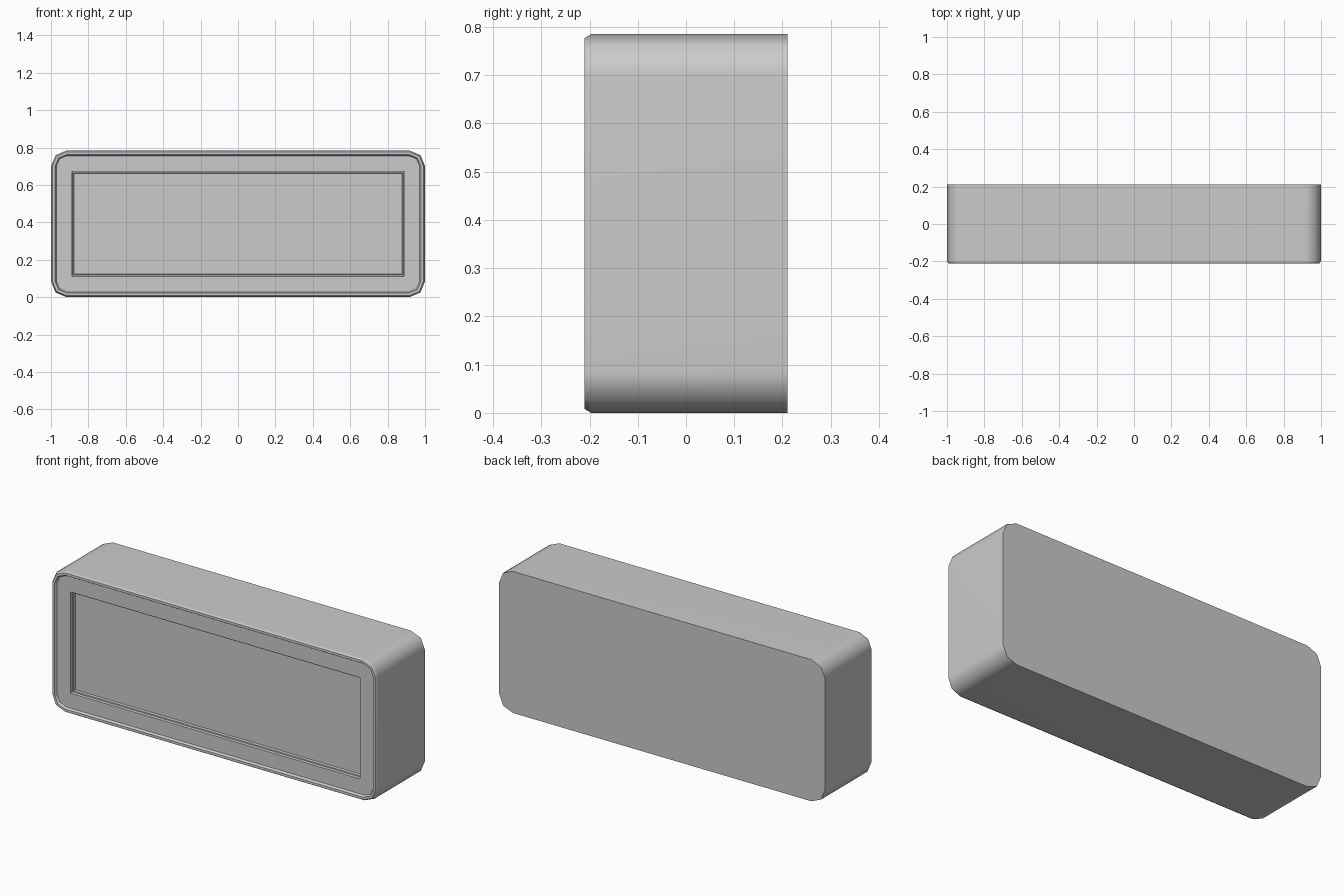
import bpy
import bmesh
from math import sin, cos, pi, radians

cube = bpy.data.objects.get("Cube")
if cube:
    bpy.data.objects.remove(cube, do_unlink=True)

WIDTH, DEPTH, HEIGHT = 2.0, 0.42, 0.785
RADIUS, SEGMENTS = 0.085, 2
FRONT, BACK = -DEPTH / 2, DEPTH / 2

grey = bpy.data.materials.new("plain grey")
grey.use_nodes = True
colour = (0.6, 0.6, 0.6, 1)
grey.diffuse_color = colour
grey.node_tree.nodes["Principled BSDF"].inputs["Base Color"].default_value = colour


def outline(bm, inset, y, radius):
    """Rounded rectangle of vertices, inset from the outer silhouette."""
    hx, hz = WIDTH / 2 - inset - radius, HEIGHT / 2 - inset - radius
    verts = []
    for quarter, (sx, sz) in enumerate([(1, 1), (-1, 1), (-1, -1), (1, -1)]):
        for step in range(SEGMENTS + 1):
            a = (quarter + step / SEGMENTS) * pi / 2
            verts.append(bm.verts.new((sx * hx + radius * cos(a), y,
                                       HEIGHT / 2 + sz * hz + radius * sin(a))))
    return verts


def nested_shell(name, rings):
    """Join successive outlines into one closed body."""
    bm = bmesh.new()
    loops = [outline(bm, *ring) for ring in rings]
    bm.faces.new(loops[0])
    bm.faces.new(loops[-1])
    for a, b in zip(loops, loops[1:]):
        for i in range(len(a)):
            j = (i + 1) % len(a)
            bm.faces.new((a[i], a[j], b[j], b[i]))
    bmesh.ops.remove_doubles(bm, verts=bm.verts, dist=0.0001)
    bmesh.ops.recalc_face_normals(bm, faces=bm.faces)
    mesh = bpy.data.meshes.new(name)
    bm.to_mesh(mesh)
    bm.free()
    mesh.materials.append(grey)
    obj = bpy.data.objects.new(name, mesh)
    bpy.context.collection.objects.link(obj)
    return obj


# Casing: back, chamfered front rim, recessed bezel, square-cornered sunken panel
casing = nested_shell("casing", [
    (0.0, BACK, RADIUS),
    (0.0, FRONT + 0.013, RADIUS),
    (0.008, FRONT, RADIUS - 0.008),
    (0.022, FRONT, RADIUS - 0.022),
    (0.029, FRONT + 0.012, RADIUS - 0.029),
    (0.112, FRONT + 0.012, 0.0),
    (0.114, FRONT + 0.026, 0.0),
    (0.121, FRONT + 0.026, 0.0),
    (0.123, FRONT + 0.040, 0.0),
])

# Smooth the rounded corners, keep the front and back rims crisp
bpy.context.view_layer.objects.active = casing
casing.select_set(True)
bpy.ops.object.shade_smooth_by_angle(angle=radians(46))
weighted = casing.modifiers.new("weighted normals", 'WEIGHTED_NORMAL')
weighted.keep_sharp = True
